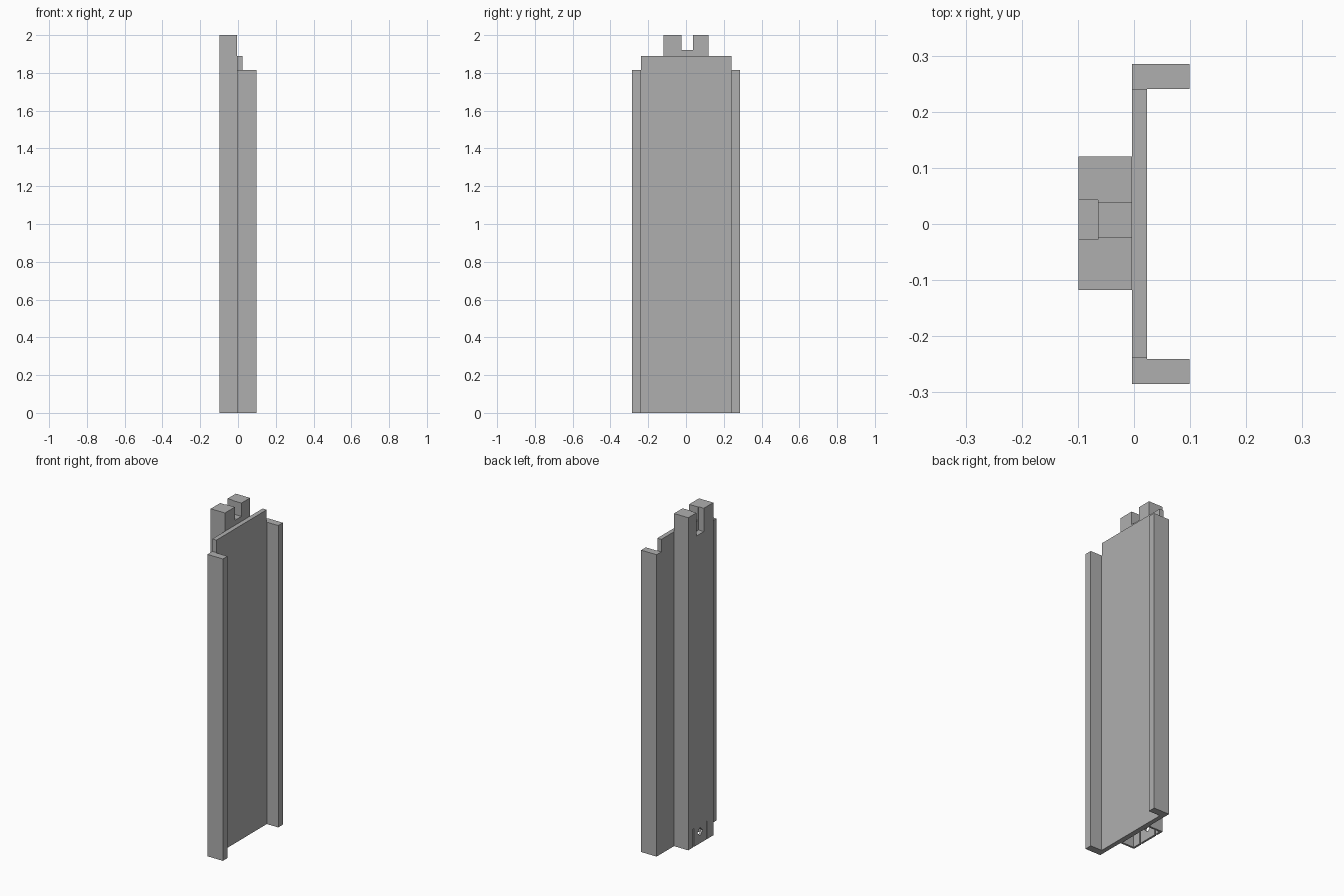
import bpy
import bmesh
import math
from mathutils import Matrix

cube = bpy.data.objects.get("Cube")
if cube:
    bpy.data.objects.remove(cube, do_unlink=True)

# Single grey plastic
grey = bpy.data.materials.new("plain grey")
grey.use_nodes = True
colour = (0.43, 0.43, 0.43, 1)
grey.diffuse_color = colour
grey.node_tree.nodes["Principled BSDF"].inputs["Base Color"].default_value = colour


def finish(name, bm):
    bmesh.ops.recalc_face_normals(bm, faces=bm.faces)
    mesh = bpy.data.meshes.new(name)
    bm.to_mesh(mesh)
    bm.free()
    mesh.materials.append(grey)
    obj = bpy.data.objects.new(name, mesh)
    bpy.context.collection.objects.link(obj)
    return obj


def prism(name, profile, z0, z1):
    """Extrude an (x, y) outline from z0 to z1."""
    bm = bmesh.new()
    face = bm.faces.new([bm.verts.new((x, y, z0)) for x, y in profile])
    top = bmesh.ops.extrude_face_region(bm, geom=[face])["geom"]
    verts = [v for v in top if isinstance(v, bmesh.types.BMVert)]
    bmesh.ops.translate(bm, verts=verts, vec=(0, 0, z1 - z0))
    return finish(name, bm)


def box(name, x, y, z):
    return prism(name, [(x[0], y[0]), (x[1], y[0]), (x[1], y[1]), (x[0], y[1])], *z)


def cut(target, cutter):
    """Subtract the cutter, then discard it."""
    cutter.hide_render = True
    mod = target.modifiers.new("cut", "BOOLEAN")
    mod.operation = "DIFFERENCE"
    mod.solver = "EXACT"
    mod.object = cutter
    bpy.context.view_layer.objects.active = target
    bpy.ops.object.modifier_apply(modifier=mod.name)
    bpy.data.objects.remove(cutter, do_unlink=True)


BACK, WEB, INNER, TIP = -0.099, -0.004, 0.023, 0.099
EDGE, LIP = 0.285, 0.241

# C-shaped channel: web with two flanges
half = [(WEB, EDGE), (TIP, EDGE), (TIP, LIP), (INNER, LIP)]
prism("channel", half + [(x, -y) for x, y in reversed(half)], 0, 1.815)

# Raised top edge of the web
box("web_top_lip", (WEB, INNER), (-0.238, 0.24), (1.815, 1.89))

# Rear spine
spine = box("spine", (BACK, WEB), (-0.118, 0.12), (0, 2))

# Top notch, with a deeper slot in its outer face
cut(spine, box("notch_cutter", (-0.2, 0.1), (-0.024, 0.038), (1.92, 2.1)))
cut(spine, box("slot_cutter", (-0.2, -0.064), (-0.028, 0.043), (1.86, 2.1)))

# Socket in the bottom end
cut(spine, box("socket_cutter", (-0.087, -0.008), (-0.106, 0.108), (-0.1, 0.12)))

# Slits on both sides of the snap tongue
for y in (-0.055, 0.07):
    cut(spine, box("slit_cutter", (-0.2, -0.05), (y - 0.004, y + 0.004), (-0.1, 0.11)))

# Diamond hole in the snap tongue
hole = box("hole_cutter", (-0.2, -0.05), (-0.018, 0.018), (-0.018, 0.018))
hole.data.transform(Matrix.Translation((0, 0.008, 0.07)) @ Matrix.Rotation(math.pi / 4, 4, "X"))
cut(spine, hole)
